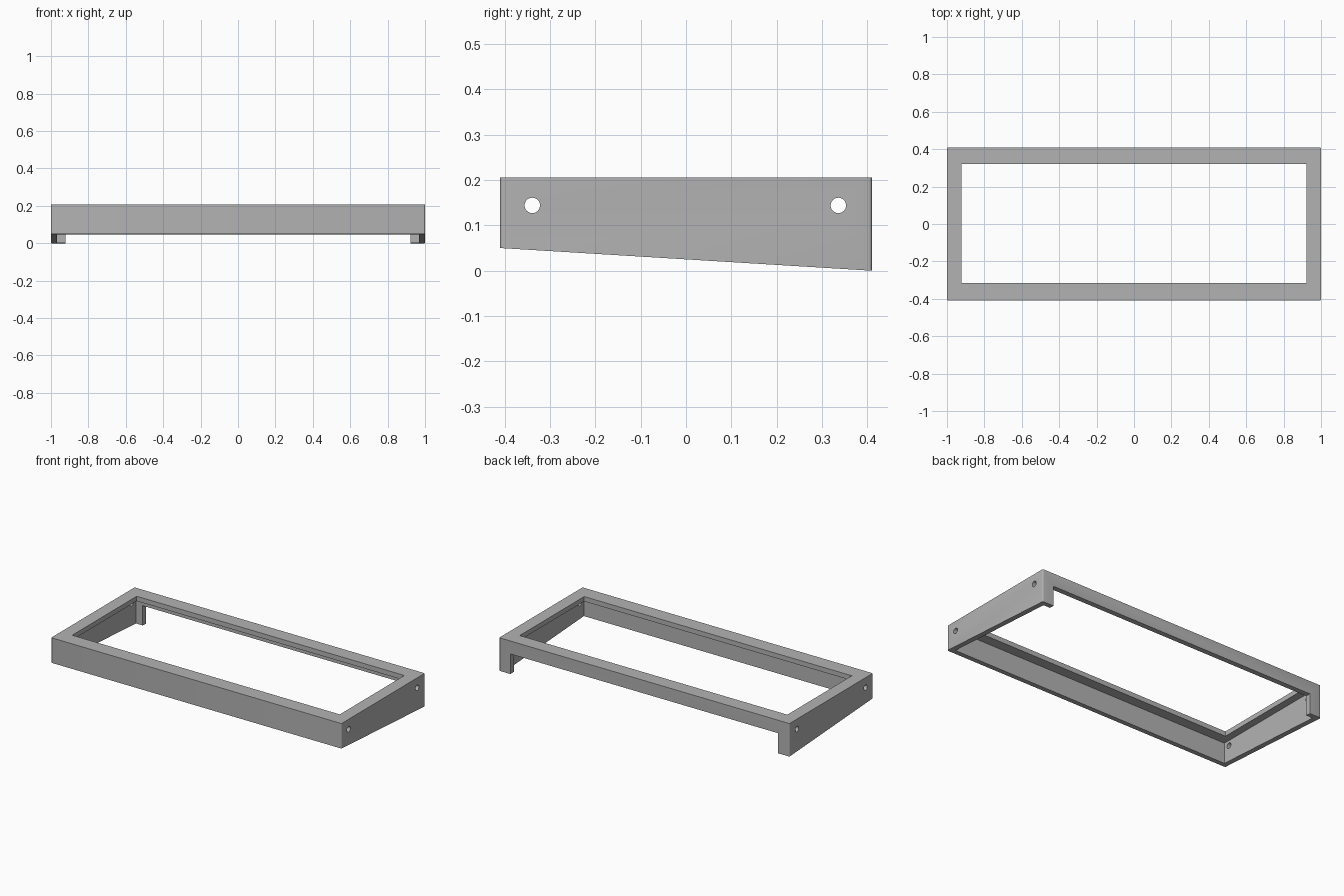
import bpy, bmesh, math
from mathutils import Matrix

if "Cube" in bpy.data.objects:
    bpy.data.objects.remove(bpy.data.objects["Cube"])

W, D, H = 1.0, 0.41, 0.206      # half width, half depth, height
WALL, PLATE, RISE = 0.032, 0.03, 0.05

grey = bpy.data.materials.new("plain grey")
grey.diffuse_color = (0.45, 0.45, 0.45, 1)
grey.use_nodes = True
grey.node_tree.nodes["Principled BSDF"].inputs["Base Color"].default_value = grey.diffuse_color


def make_object(name, bm):
    bmesh.ops.recalc_face_normals(bm, faces=bm.faces)
    me = bpy.data.meshes.new(name)
    bm.to_mesh(me)
    bm.free()
    me.materials.append(grey)
    ob = bpy.data.objects.new(name, me)
    bpy.context.collection.objects.link(ob)
    return ob


def box(name, x0, x1, y0, y1, z0, z1):
    bm = bmesh.new()
    bmesh.ops.create_cube(bm, size=1)
    for v in bm.verts:
        v.co = ((x0 + x1) / 2 + v.co.x * (x1 - x0),
                (y0 + y1) / 2 + v.co.y * (y1 - y0),
                (z0 + z1) / 2 + v.co.z * (z1 - z0))
    return make_object(name, bm)


def rod(name, y, z, r):
    bm = bmesh.new()
    bmesh.ops.create_cone(bm, cap_ends=True, segments=32, radius1=r, radius2=r, depth=3,
                          matrix=Matrix.Translation((0, y, z)) @ Matrix.Rotation(math.pi / 2, 4, 'Y'))
    return make_object(name, bm)


# Frame body: wedge side profile extruded across x, upright corners rounded
bm = bmesh.new()
profile = [(-D, RISE), (D, 0), (D, H), (-D, H)]
face = bm.faces.new([bm.verts.new((-W, y, z)) for y, z in profile])
ext = bmesh.ops.extrude_face_region(bm, geom=[face])
for g in ext["geom"]:
    if isinstance(g, bmesh.types.BMVert):
        g.co.x = W
upright = [e for e in bm.edges
           if abs(e.verts[0].co.x - e.verts[1].co.x) < 1e-5
           and abs(e.verts[0].co.y - e.verts[1].co.y) < 1e-5]
bmesh.ops.bevel(bm, geom=upright, offset=0.007, segments=4, profile=0.5, affect='EDGES')
frame = make_object("bezel_frame", bm)

# Cutters: hollow underside, top window, rear slot, screw holes
cutters = [
    box("underside_hollow", -W + WALL, W - WALL, -D + WALL, D - WALL, -0.1, H - PLATE),
    box("top_window", -0.922, 0.922, -0.315, 0.32, 0.1, 0.4),
    box("rear_slot", -0.922, 0.922, 0.34, 0.6, -0.1, 0.125),
    rod("front_screw_hole", -0.339, 0.144, 0.017),
    rod("rear_screw_hole", 0.336, 0.144, 0.017),
]
bpy.context.view_layer.objects.active = frame
for c in cutters:
    c.hide_render = True
    m = frame.modifiers.new(c.name, 'BOOLEAN')
    m.operation, m.solver, m.object = 'DIFFERENCE', 'EXACT', c
    bpy.ops.object.modifier_apply(modifier=m.name)
    bpy.data.objects.remove(c)

# Smooth only the rounded corners and holes
frame.select_set(True)
bpy.ops.object.shade_smooth_by_angle(angle=math.radians(30))
